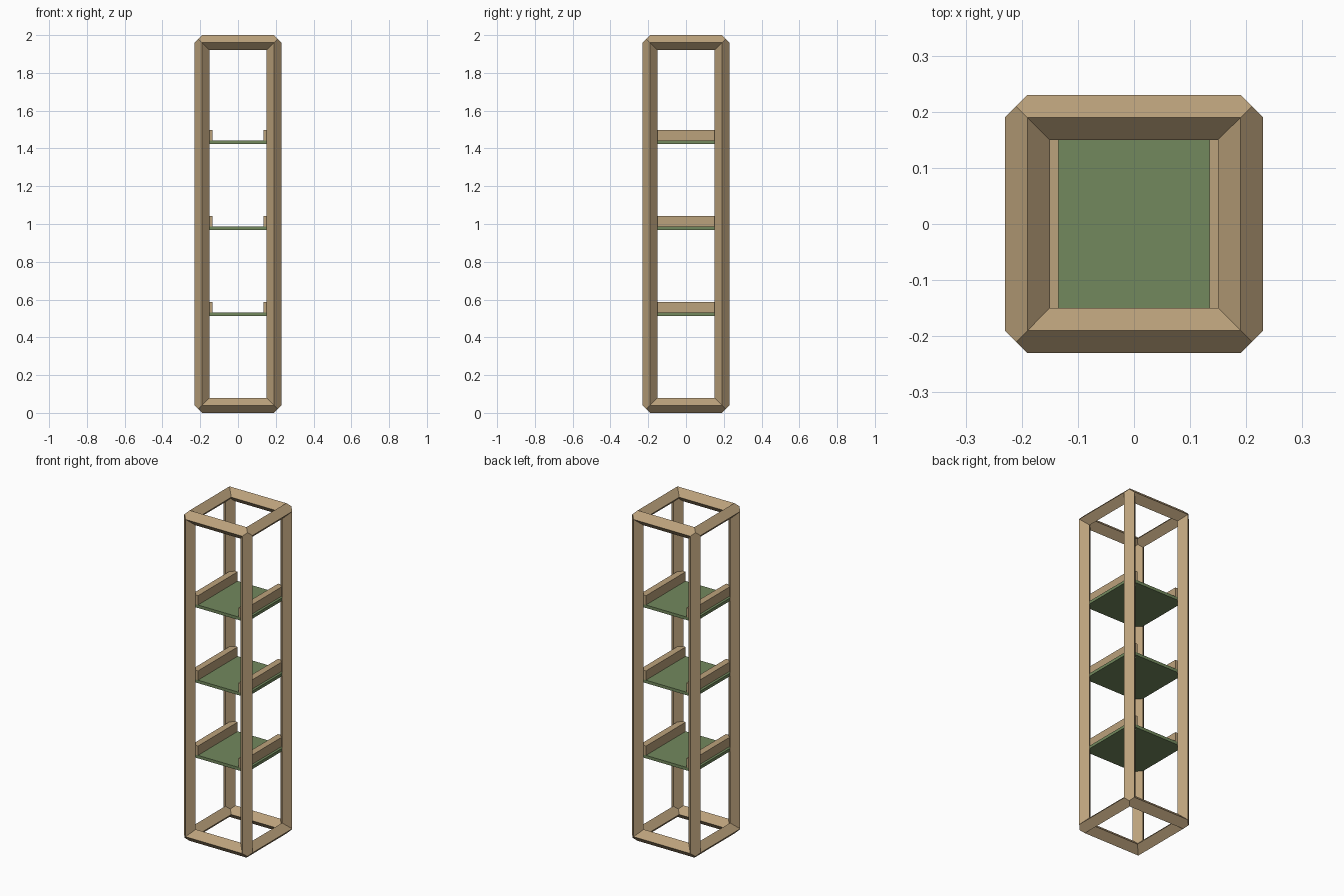
import bpy, bmesh
from mathutils import Vector

if "Cube" in bpy.data.objects:
    bpy.data.objects.remove(bpy.data.objects["Cube"])


def material(name, rgb):
    m = bpy.data.materials.new(name)
    m.diffuse_color = (*rgb, 1)
    m.use_nodes = True
    m.node_tree.nodes["Principled BSDF"].inputs["Base Color"].default_value = m.diffuse_color
    return m


WOOD = material("wood", (0.50, 0.36, 0.20))
GREEN = material("green_panel", (0.17, 0.25, 0.11))


def finish(bm, name, mat):
    me = bpy.data.meshes.new(name)
    bm.to_mesh(me)
    bm.free()
    me.materials.append(mat)
    ob = bpy.data.objects.new(name, me)
    bpy.context.collection.objects.link(ob)
    return ob


def box(name, lo, hi, mat):
    lo, hi = Vector(lo), Vector(hi)
    bm = bmesh.new()
    bmesh.ops.create_cube(bm, size=1)
    for v in bm.verts:
        v.co = (lo + hi) / 2 + v.co * (hi - lo)
    return finish(bm, name, mat)


# Frame: twelve diamond-section bars, mitred where three meet at each corner
R = 0.04
HALF = (0.19, 0.19, 0.96)


def face_end(sb, sc):
    """End outline of one bar face: (along, b, c) offsets from the corner, + is outward."""
    pts = [(0 if sb > 0 else -R, sb * R, 0)]
    if sb == sc:
        pts.append((sb * R / 2, sb * R / 2, sb * R / 2))
    pts.append((0 if sc > 0 else -R, 0, sc * R))
    return pts


bm = bmesh.new()
for axis in range(3):
    b, c = (axis + 1) % 3, (axis + 2) % 3
    for qb in (-1, 1):
        for qc in (-1, 1):
            def place(p, end):
                co = [0, 0, 0]
                co[axis] = end * (HALF[axis] + p[0])
                co[b] = qb * (HALF[b] + p[1])
                co[c] = qc * (HALF[c] + p[2])
                return bm.verts.new(co)
            for sb in (-1, 1):
                for sc in (-1, 1):
                    outline = face_end(sb, sc)
                    bm.faces.new([place(p, 1) for p in outline]
                                 + [place(p, -1) for p in reversed(outline)])
bmesh.ops.remove_doubles(bm, verts=bm.verts, dist=0.0005)
bmesh.ops.recalc_face_normals(bm, faces=bm.faces)
frame = finish(bm, "frame", WOOD)
frame.location.z = 1.0

# Three shelves, each a thin panel with a rail along both sides
for i in range(3):
    z = 0.53 + i * 0.455
    box(f"shelf_panel_{i + 1}", (-0.19, -0.19, z - 0.016), (0.19, 0.19, z + 0.002), GREEN)
    for side, x0, x1 in (("left", -0.175, -0.135), ("right", 0.135, 0.175)):
        box(f"shelf_rail_{side}_{i + 1}", (x0, -0.19, z + 0.002), (x1, 0.19, z + 0.058), WOOD)
